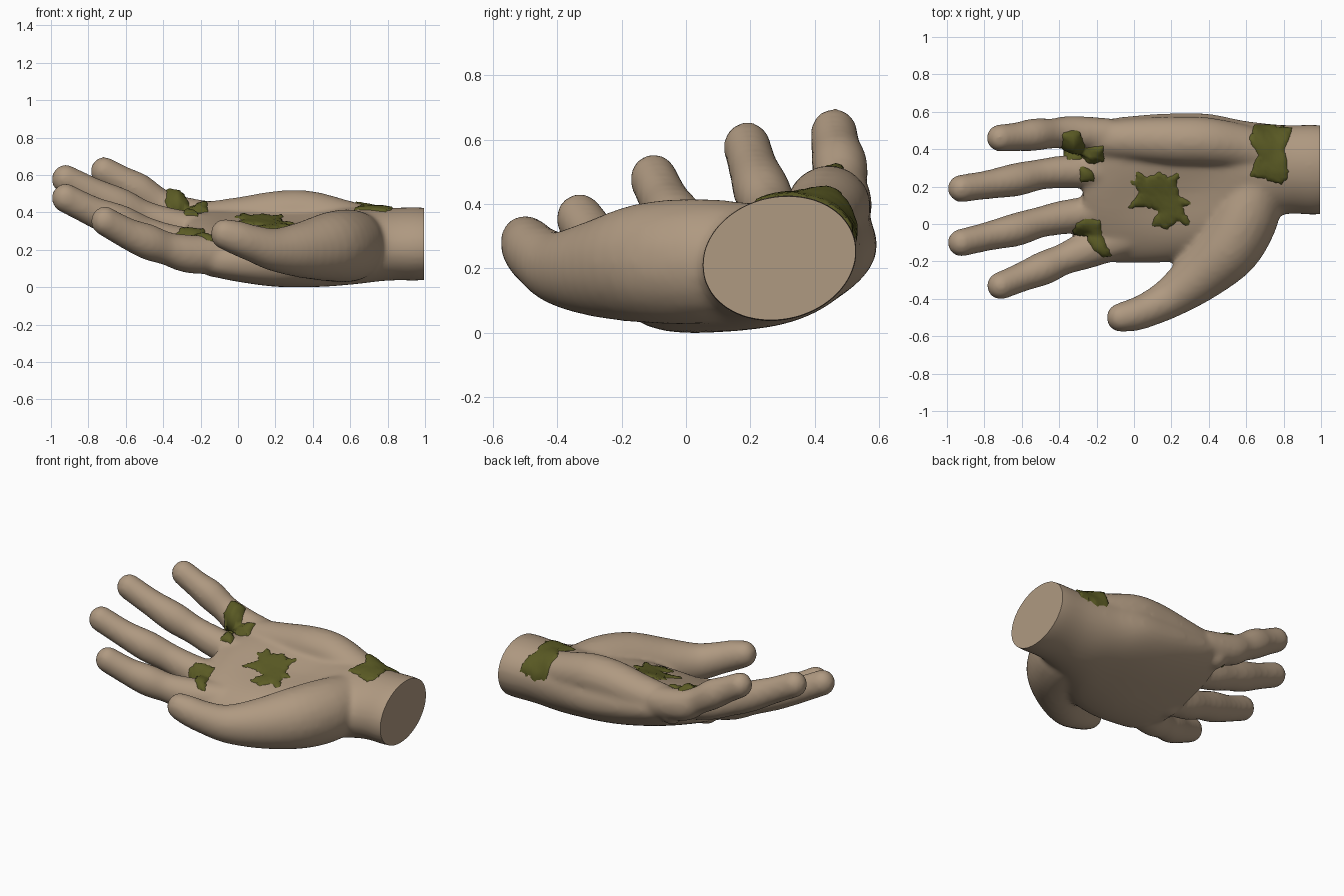
import bpy, bmesh, math, random
from mathutils import Vector
from mathutils.bvhtree import BVHTree
from mathutils.kdtree import KDTree
from mathutils.geometry import delaunay_2d_cdt

if "Cube" in bpy.data.objects:
    bpy.data.objects.remove(bpy.data.objects["Cube"])

random.seed(4)


def material(name, rgb):
    m = bpy.data.materials.new(name)
    m.diffuse_color = (*rgb, 1)
    m.use_nodes = True
    m.node_tree.nodes["Principled BSDF"].inputs["Base Color"].default_value = m.diffuse_color
    return m


skin = material("tan skin", (0.43, 0.32, 0.22))
green = material("moss green", (0.105, 0.105, 0.018))

# template ball, copied along every limb
bm = bmesh.new()
bmesh.ops.create_icosphere(bm, subdivisions=3, radius=1)
ball_verts = [tuple(v.co) for v in bm.verts]
ball_faces = [[v.index for v in f.verts] for f in bm.faces]
bm.free()
verts, faces = [], []


def spline(pts, t):
    """Catmull-Rom sample of a list of tuples, t from 0 to 1."""
    f = t * (len(pts) - 1)
    i = min(int(f), len(pts) - 2)
    u = f - i
    a, b, c, d = (pts[min(max(k, 0), len(pts) - 1)] for k in range(i - 1, i + 3))
    return [0.5 * (2 * q + (r - p) * u + (2 * p - 5 * q + 4 * r - s) * u * u
                   + (3 * q - p - 3 * r + s) * u ** 3) for p, q, r, s in zip(a, b, c, d)]


def limb(pts, steps, squash=1.0):
    """Chain of overlapping balls through (x, y, z, radius) points."""
    for k in range(steps + 1):
        x, y, z, r = spline(pts, k / steps)
        o = len(verts)
        verts.extend((x + a * r, y + b * r, z + c * r * squash) for a, b, c in ball_verts)
        faces.extend([i + o for i in f] for f in ball_faces)


def loft(sections, steps=40, sides=48):
    """Skin of rounded sections (x, y, z, half width, half height, tilt, power, dent on top)."""
    o = len(verts)
    for k in range(steps + 1):
        x, y, z, w, h, tilt, p, dent = spline(sections, k / steps)
        ct, st = math.cos(math.radians(tilt)), math.sin(math.radians(tilt))
        for j in range(sides):
            c, s = math.cos(math.tau * j / sides), math.sin(math.tau * j / sides)
            u = w * math.copysign(abs(c) ** (2 / p), c)
            v = h * math.copysign(abs(s) ** (2 / p), s)
            if s > 0:
                v -= dent * s * math.exp(-(u / (w * .5)) ** 2)
            verts.append((x, y + u * ct - v * st, z + u * st + v * ct))
    for k in range(steps):
        for j in range(sides):
            a, b = o + k * sides + j, o + k * sides + (j + 1) % sides
            faces.append([b, a, a + sides, b + sides])
    faces.append([o + j for j in range(sides)])
    faces.append([o + steps * sides + j for j in reversed(range(sides))])


# palm and wrist, listed from the fingers to the arm
loft([(-.27, .20, .235, .32, .095, 18, 2.2, 0), (-.15, .18, .215, .39, .125, 17, 2.4, .0),
      (.0, .185, .20, .405, .150, 16, 2.4, .015), (.20, .195, .190, .405, .175, 15, 2.4, .035),
      (.40, .215, .190, .380, .188, 14, 2.3, .035), (.60, .265, .20, .290, .198, 16, 2.1, .01),
      (.80, .29, .208, .243, .190, 16, 2, 0), (.96, .29, .210, .243, .192, 14, 2, 0),
      (1.05, .29, .210, .235, .184, 14, 2, 0)])

# raised edge of the palm below the pinky
limb([(-.18, .45, .335, .10), (.02, .45, .345, .118), (.22, .445, .365, .130),
      (.38, .44, .362, .132), (.55, .415, .325, .125), (.70, .38, .29, .12)], 28)

# pinky, ring, middle and index fingers: base, joints, tip
fingers = [
    [(-.15, .475, .34, .093), (-.33, .488, .375, .092), (-.43, .485, .43, .081),
     (-.53, .478, .495, .088), (-.62, .467, .545, .078), (-.715, .46, .598, .074)],
    [(-.12, .28, .26, .095), (-.35, .28, .305, .091), (-.50, .265, .355, .083),
     (-.63, .237, .415, .090), (-.77, .212, .48, .079), (-.922, .19, .555, .075)],
    [(-.12, .07, .18, .095), (-.35, .04, .215, .093), (-.50, .01, .27, .084),
     (-.63, -.03, .325, .090), (-.77, -.063, .38, .079), (-.922, -.10, .455, .075)],
    [(-.05, -.08, .15, .098), (-.25, -.14, .155, .099), (-.38, -.19, .185, .085),
     (-.48, -.235, .22, .091), (-.59, -.28, .265, .080), (-.712, -.33, .332, .075)]]
for f in fingers:
    limb(f, 24, 1.06)
    # knuckle and tendon ridge on the back of the hand
    x, y, z, r = f[0]
    limb([(x - .08, y, z - .05, .07), (x + .05, y * .95, z - .06, .06),
          (x + .3, y * .8 + .04, z * .5 + .015, .06), (.75, .29 + .3 * (y - .2), .12, .05)], 22)

# thumb and its fleshy base
limb([(-.07, -.50, .262, .078), (.0, -.485, .24, .088), (.08, -.455, .212, .094),
      (.20, -.39, .178, .110), (.35, -.275, .178, .143), (.50, -.125, .195, .177),
      (.585, .03, .20, .185), (.63, .17, .205, .17)], 32, 1.06)

# fuse everything into one soft skin
mesh = bpy.data.meshes.new("hand")
mesh.from_pydata(verts, [], faces)
hand = bpy.data.objects.new("hand", mesh)
bpy.context.collection.objects.link(hand)
remesh = hand.modifiers.new("fuse", 'REMESH')
remesh.mode, remesh.voxel_size = 'VOXEL', 0.015
smooth = hand.modifiers.new("soften", 'SMOOTH')
smooth.factor, smooth.iterations = 0.5, 10
dep = bpy.context.evaluated_depsgraph_get()
fused = bpy.data.meshes.new_from_object(hand.evaluated_get(dep))
hand.modifiers.clear()
hand.data = fused
fused.materials.clear()
fused.materials.append(skin)

# flat cut end of the wrist, and rest on the ground
bm = bmesh.new()
bm.from_mesh(fused)
bmesh.ops.bisect_plane(bm, geom=bm.verts[:] + bm.edges[:] + bm.faces[:],
                       plane_co=(.995, 0, 0), plane_no=(1, 0, 0), clear_outer=True)
rim = [e for e in bm.edges if e.is_boundary]
bmesh.ops.edgeloop_fill(bm, edges=rim)
low = min(v.co.z for v in bm.verts)
for v in bm.verts:
    v.co.z -= low
bm.to_mesh(fused)
tree = BVHTree.FromBMesh(bm)
bm.free()


def moss(name, outline, height):
    """Ragged domed sheet lying on the hand, drawn as an outline from above."""
    edge = []
    for a, b in zip(outline, outline[1:] + outline[:1]):
        a, b = Vector(a), Vector(b)
        n = max(2, int((b - a).length / .016))
        for k in range(n):
            jag = Vector((random.uniform(-1, 1), random.uniform(-1, 1))) * .005
            edge.append(a.lerp(b, k / n) + jag)
    n = len(edge)
    kd = KDTree(n)
    for i, p in enumerate(edge):
        kd.insert(p.to_3d(), i)
    kd.balance()
    xs, ys = [p.x for p in edge], [p.y for p in edge]
    step = .015
    grid = [Vector((min(xs) + i * step, min(ys) + j * step))
            for i in range(int((max(xs) - min(xs)) / step) + 1)
            for j in range(int((max(ys) - min(ys)) / step) + 1)]
    grid = [p for p in grid if kd.find(p.to_3d())[2] > .007]
    res = delaunay_2d_cdt(edge + grid, [(i, (i + 1) % n) for i in range(n)], [], 1, 1e-6)
    points = []
    for p in res[0]:
        d = kd.find(p.to_3d())[2]
        co, no, _, _ = tree.ray_cast(Vector((p.x, p.y, 2)), Vector((0, 0, -1)))
        if co is None:
            co, no, _, _ = tree.find_nearest(Vector((p.x, p.y, .35)))
        lift = -.003 if d < .002 else .008 + height * min(1, d / .05) + random.uniform(0, .002)
        points.append(co + no * lift)
    m = bpy.data.meshes.new(name)
    m.from_pydata(points, [], res[2])
    m.materials.append(green)
    m.shade_smooth()
    bpy.context.collection.objects.link(bpy.data.objects.new(name, m))


# moss patches
moss("palm_moss", [(-.05, .25), (.0, .23), (.01, .285), (.07, .25), (.14, .285), (.18, .25),
                   (.25, .285), (.23, .2), (.245, .15), (.325, .11), (.26, .085), (.315, -.02),
                   (.23, .015), (.18, -.03), (.09, -.01), (.13, .07), (.06, .09), (-.035, .085),
                   (.025, .17)], .006)
moss("wrist_moss", [(.645, .535), (.85, .52), (.81, .40), (.83, .25), (.79, .21), (.7, .24),
                    (.615, .25), (.66, .37), (.61, .45)], .006)
moss("pinky_moss", [(-.38, .49), (-.29, .51), (-.26, .41), (-.16, .42), (-.16, .33),
                    (-.24, .32), (-.28, .35), (-.35, .34), (-.39, .41)], .03)
moss("ring_moss", [(-.29, .32), (-.22, .29), (-.21, .23), (-.29, .22)], .015)
moss("index_moss", [(-.34, -.05), (-.31, 0), (-.26, .03), (-.18, .02), (-.17, -.06),
                    (-.12, -.17), (-.16, -.185), (-.23, -.13), (-.25, -.07)], .012)

# smooth shading with a crisp wrist edge
bpy.ops.object.select_all(action='DESELECT')
hand.select_set(True)
bpy.context.view_layer.objects.active = hand
bpy.ops.object.shade_smooth_by_angle(angle=math.radians(40))
